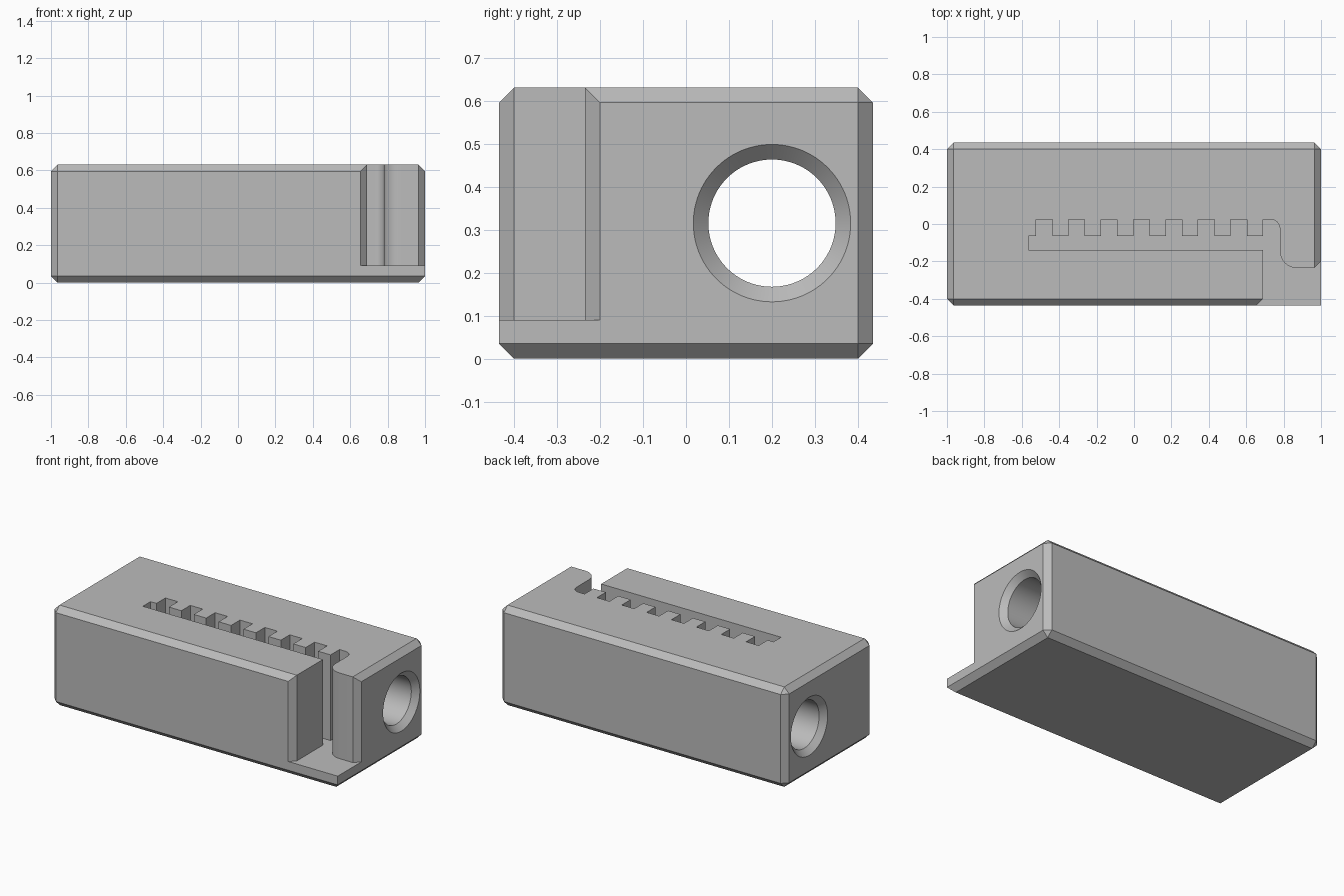
import bpy, bmesh, math
from mathutils import Matrix

if "Cube" in bpy.data.objects:
    bpy.data.objects.remove(bpy.data.objects["Cube"])

W, D, H, C = 1.0, 0.435, 0.63, 0.035   # half width, half depth, height, chamfer
FLOOR = 0.09                           # slot floor height

grey = bpy.data.materials.new("light_grey")
grey.use_nodes = True
colour = (0.5, 0.5, 0.5, 1)
grey.diffuse_color = colour
grey.node_tree.nodes["Principled BSDF"].inputs["Base Color"].default_value = colour


def make_object(name, bm):
    bmesh.ops.recalc_face_normals(bm, faces=bm.faces)
    mesh = bpy.data.meshes.new(name)
    bm.to_mesh(mesh)
    bm.free()
    mesh.materials.append(grey)
    ob = bpy.data.objects.new(name, mesh)
    bpy.context.collection.objects.link(ob)
    return ob


def arc(cx, cy, r, start, end, n=8):
    angles = [math.radians(start + (end - start) * i / n) for i in range(n + 1)]
    return [(cx + r * math.cos(a), cy + r * math.sin(a)) for a in angles]


# Chamfered block; the front right upright edge stays square
bm = bmesh.new()
bmesh.ops.create_cube(bm, size=1, matrix=Matrix.Translation((0, 0, H / 2))
                      @ Matrix.Diagonal((2 * W, 2 * D, H, 1)))
edges = [e for e in bm.edges
         if not all(v.co.x > 0 and v.co.y < 0 for v in e.verts)]
bmesh.ops.bevel(bm, geom=edges, offset=C, segments=1, affect='EDGES')
block = make_object("toothed_slot_block", bm)

# Toothed slot outline, opening at the front right corner
low, mid, high = -0.14, -0.064, 0.025
x0, pitch, tooth = -0.524, 0.1735, 0.087
outline = [(0.69, low), (-0.565, low), (-0.565, mid)]
for i in range(8):
    x = x0 + i * pitch
    outline += [(x, mid), (x, high)]
    if i < 7:
        outline += [(x + tooth, high), (x + tooth, mid)]
outline += arc(0.73, high - 0.05, 0.05, 90, 0)
outline += arc(0.87, -0.145, 0.09, 180, 270)
# Flared mouth gives the upright chamfers either side
outline += [(W - C, -0.235), (W, -0.2), (W + 0.2, 0),
            (W + 0.2, -D - 0.2), (0.49, -D - 0.2),
            (0.69 - C, -D), (0.69, -D + C)]
bm = bmesh.new()
face = bm.faces.new([bm.verts.new((x, y, FLOOR)) for x, y in outline])
top = bmesh.ops.extrude_face_region(bm, geom=[face])["geom"]
bmesh.ops.translate(bm, vec=(0, 0, 1),
                    verts=[v for v in top if isinstance(v, bmesh.types.BMVert)])
slot = make_object("slot_cutter", bm)

# Through bore, countersunk at both ends
r, R, over, n = 0.148, 0.183, 0.02, 96
profile = [(-W - over, R + over), (-W + C, r), (W - C, r), (W + over, R + over)]
bm = bmesh.new()
rings = []
for x, rad in profile:
    rings.append([bm.verts.new((x, 0.2 + p, 0.315 + q))
                  for p, q in arc(0, 0, rad, 0, 360, n)[:-1]])
for a, b in zip(rings, rings[1:]):
    for i in range(n):
        j = (i + 1) % n
        bm.faces.new((a[i], a[j], b[j], b[i]))
bm.faces.new(rings[0])
bm.faces.new(rings[-1])
bore = make_object("bore_cutter", bm)

# Apply the cuts, then remove the cutters
for cutter in (slot, bore):
    cutter.hide_render = True
    mod = block.modifiers.new(cutter.name, 'BOOLEAN')
    mod.operation = 'DIFFERENCE'
    mod.solver = 'EXACT'
    mod.object = cutter
bpy.ops.object.select_all(action='DESELECT')
block.select_set(True)
bpy.context.view_layer.objects.active = block
for mod in list(block.modifiers):
    bpy.ops.object.modifier_apply(modifier=mod.name)
for cutter in (slot, bore):
    bpy.data.objects.remove(cutter)
bpy.ops.object.shade_smooth_by_angle(angle=math.radians(25))
